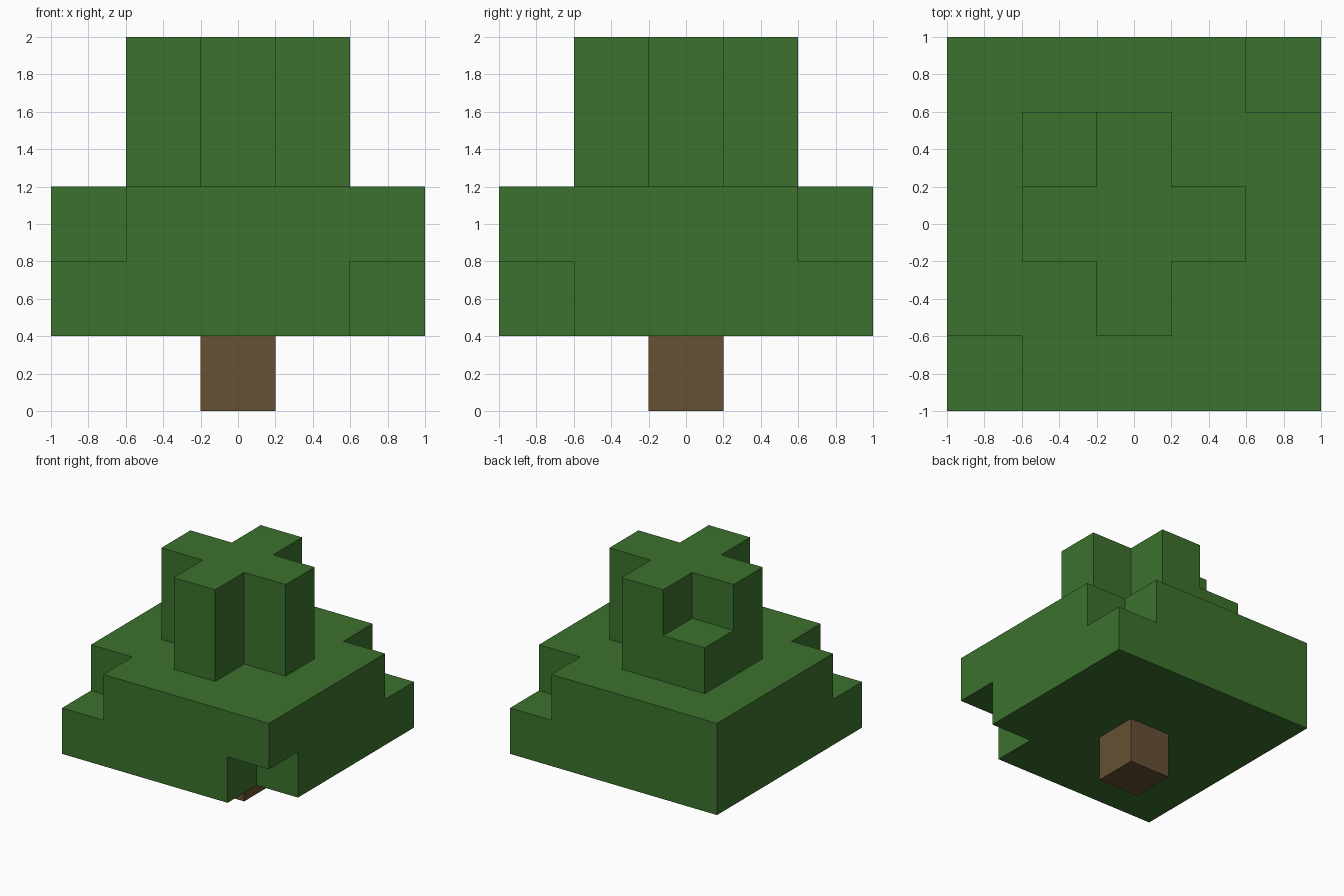
import bpy
import bmesh
import math
from mathutils import Vector

CELL = 0.4

default_cube = bpy.data.objects.get("Cube")
if default_cube:
    bpy.data.objects.remove(default_cube, do_unlink=True)


def make_material(name, color):
    mat = bpy.data.materials.new(name)
    mat.use_nodes = True
    mat.diffuse_color = color
    mat.node_tree.nodes["Principled BSDF"].inputs["Base Color"].default_value = color
    return mat


def slab(half, level):
    """Square layer of cells, centred on the axis."""
    span = range(-half, half + 1)
    return {(x, y, level) for x in span for y in span}


def plus(level):
    """Cross-shaped layer of cells."""
    return {c for c in slab(1, level) if c[0] * c[1] == 0}


def build_blocks(name, cells, mat):
    """Skin a set of cells with one closed mesh of large flat faces."""
    bm = bmesh.new()
    for cell in cells:
        center = Vector(cell)
        for axis in range(3):
            for sign in (-1, 1):
                n = Vector((0, 0, 0))
                n[axis] = sign
                if tuple(int(v) for v in center + n) in cells:
                    continue
                u = Vector((n.y, n.z, n.x))
                v = n.cross(u)
                ring = (u + v, v - u, -u - v, u - v)
                corners = [(center + (n + r) / 2 + Vector((0, 0, 0.5))) * CELL
                           for r in ring]
                bm.faces.new([bm.verts.new(p) for p in corners])
    bmesh.ops.remove_doubles(bm, verts=bm.verts[:], dist=0.001)
    bmesh.ops.dissolve_limit(bm, angle_limit=math.radians(1),
                             verts=bm.verts[:], edges=bm.edges[:])
    bmesh.ops.recalc_face_normals(bm, faces=bm.faces[:])
    mesh = bpy.data.meshes.new(name)
    bm.to_mesh(mesh)
    bm.free()
    mesh.materials.append(mat)
    obj = bpy.data.objects.new(name, mesh)
    bpy.context.collection.objects.link(obj)
    return obj


leaf_green = make_material("leaf_green", (0.045, 0.165, 0.027, 1))
bark_brown = make_material("bark_brown", (0.130, 0.082, 0.033, 1))

# Trunk: a single block
build_blocks("trunk", {(0, 0, 0)}, bark_brown)

# Wide canopy: two slabs with missing corner blocks
canopy = slab(2, 1) | slab(2, 2)
canopy -= {(2, -2, 1), (-2, -2, 2), (2, 2, 2)}

# Crown: two crosses, with one extra block filling the back corner
crown = plus(3) | plus(4) | {(-1, 1, 3)}

build_blocks("foliage", canopy | crown, leaf_green)
